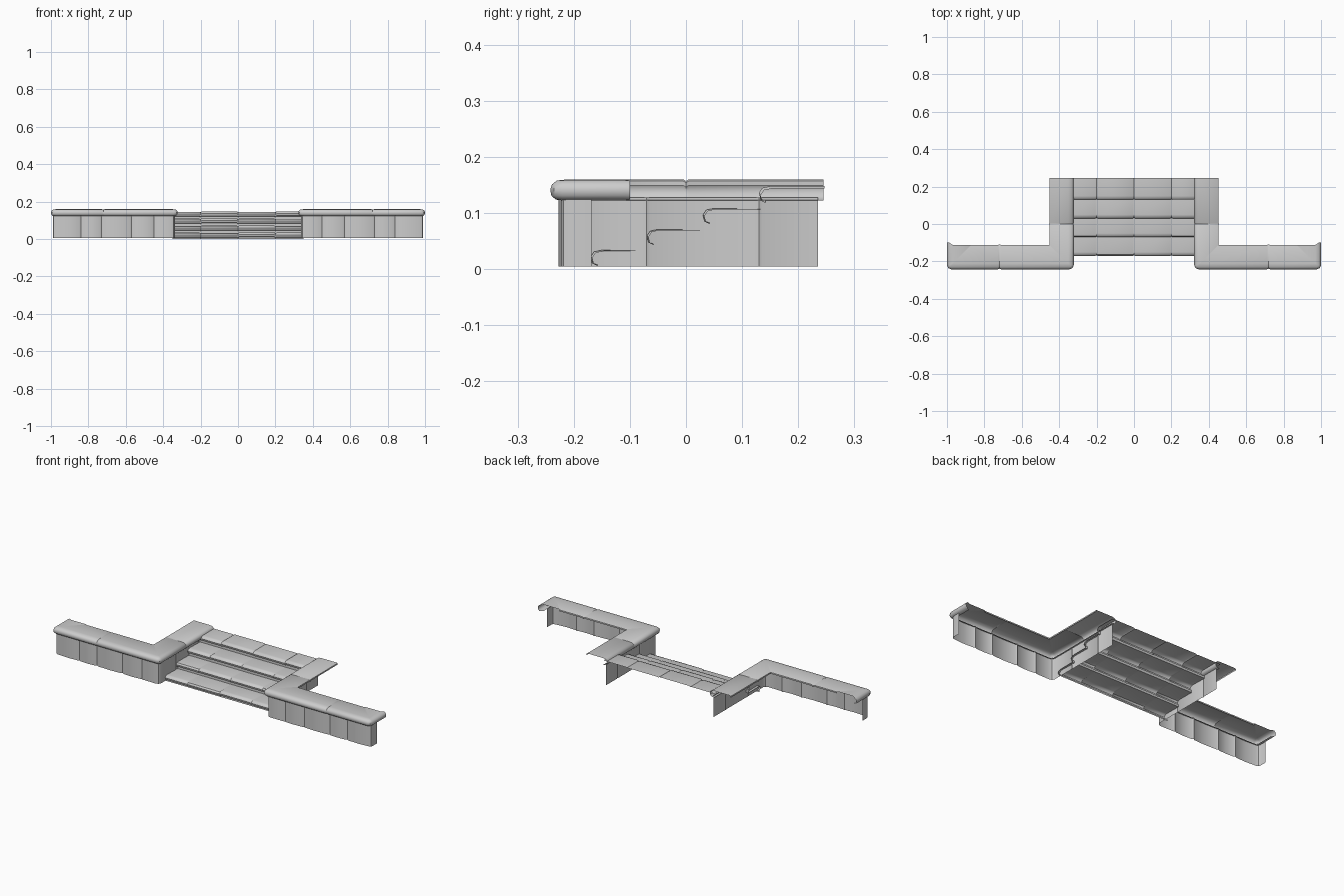
import bpy, random

if "Cube" in bpy.data.objects:
    bpy.data.objects.remove(bpy.data.objects["Cube"])

random.seed(4)


def loft(name, rings, flip=False, mirror=False):
    """Skin consecutive rings of points into an open sheet."""
    n = len(rings[0])
    verts = [p for r in rings for p in r]
    faces = []
    for i in range(len(rings) - 1):
        for j in range(n - 1):
            a = i * n + j
            f = (a, a + n, a + n + 1, a + 1)
            faces.append(f[::-1] if flip else f)
    me = bpy.data.meshes.new(name)
    me.from_pydata(verts, [], faces)
    ob = bpy.data.objects.new(name, me)
    bpy.context.collection.objects.link(ob)
    if mirror:
        m = ob.modifiers.new("mirror", 'MIRROR')
        m.use_axis[0] = True
        m.use_clip = False
        m.use_mirror_merge = False
    bpy.ops.object.select_all(action='DESELECT')
    bpy.context.view_layer.objects.active = ob
    ob.select_set(True)
    bpy.ops.object.shade_smooth_by_angle(angle=0.7)
    return ob


# Stairs: one stepped profile with rounded nosings, split into blocks along x
def stair_ring(x, groove, jitter):
    ring = []
    for i in range(4):
        y, top = -0.17 + 0.1 * i, 0.035 + 0.0372 * i
        t = top - groove + jitter[i]
        g = y + groove
        low = 0.0 if i == 0 else top - 0.040
        ring += [(x, y + 0.012, low), (x, y + 0.012, t - 0.026), (x, g + 0.003, t - 0.023),
                 (x, g, t - 0.012), (x, g + 0.006, t - 0.003), (x, g + 0.02, t)]
    ring.append((x, 0.247, ring[-1][2]))
    return ring


rings = []
edges = [-0.35, -0.2, 0.0, 0.2, 0.35]
for a, b in zip(edges, edges[1:]):
    jit = [random.uniform(-0.0015, 0.0015) for _ in range(4)]
    for x, g in ((a, 0.003), (a + 0.006, 0), (b - 0.006, 0), (b, 0.003)):
        if rings and x == a:
            continue
        rings.append(stair_ring(x, g, jit if g == 0 else [0] * 4))
loft("stairs", rings)

# Retaining wall: end return, block front with joints, rounded corner, side of stairs
plan = [(0.99, -0.168), (0.99, -0.208), (0.986, -0.218), (0.976, -0.222)]
for joint in (0.84, 0.73, 0.57, 0.45):
    plan += [((plan[-1][0] + joint) / 2, -0.227), (joint + 0.008, -0.224),
             (joint, -0.219), (joint - 0.008, -0.224)]
plan += [(0.36, -0.225), (0.345, -0.220), (0.338, -0.208)]
for joint in (-0.07, 0.13):
    plan += [(0.337, joint - 0.006), (0.340, joint), (0.337, joint + 0.006)]
plan.append((0.337, 0.235))
loft("retaining_wall", [[(x, y, z) for z in (0.005, 0.065, 0.128)] for x, y in plan],
     flip=True, mirror=True)

# Coping: rounded lip profile (inset, height) swept along the wall's plan
LIP = [(0.026, 0.122), (0.010, 0.124), (0.002, 0.131), (0.0, 0.142), (0.003, 0.151),
       (0.012, 0.158), (0.03, 0.160), (0.125, 0.160), (0.13, 0.157), (0.13, 0.149)]


def coping_plan(d):
    c = max(0.022 - d, 0.001)
    k = 0.3 * c
    ox, oy, ix = 1 - d, -0.242 + d, 0.322 + d
    path = [(ox, -0.1 if d < 0.02 else -0.112), (ox, oy + c), (ox - k, oy + k), (ox - c, oy)]
    path += [(0.728, oy), (0.72, oy + 0.003), (0.712, oy)]
    path += [(ix + c, oy), (ix + k, oy + k), (ix, oy + c)]
    path += [(ix, -0.005), (ix + 0.002, 0.0), (ix, 0.005), (ix, 0.245)]
    return path


JOINTS = (5, 11)
columns = []
for d, z in LIP:
    columns.append([(x, y, z - (0.003 if i in JOINTS and z > 0.14 else 0))
                    for i, (x, y) in enumerate(coping_plan(d))])
loft("coping", [list(r) for r in zip(*columns)], flip=True, mirror=True)
